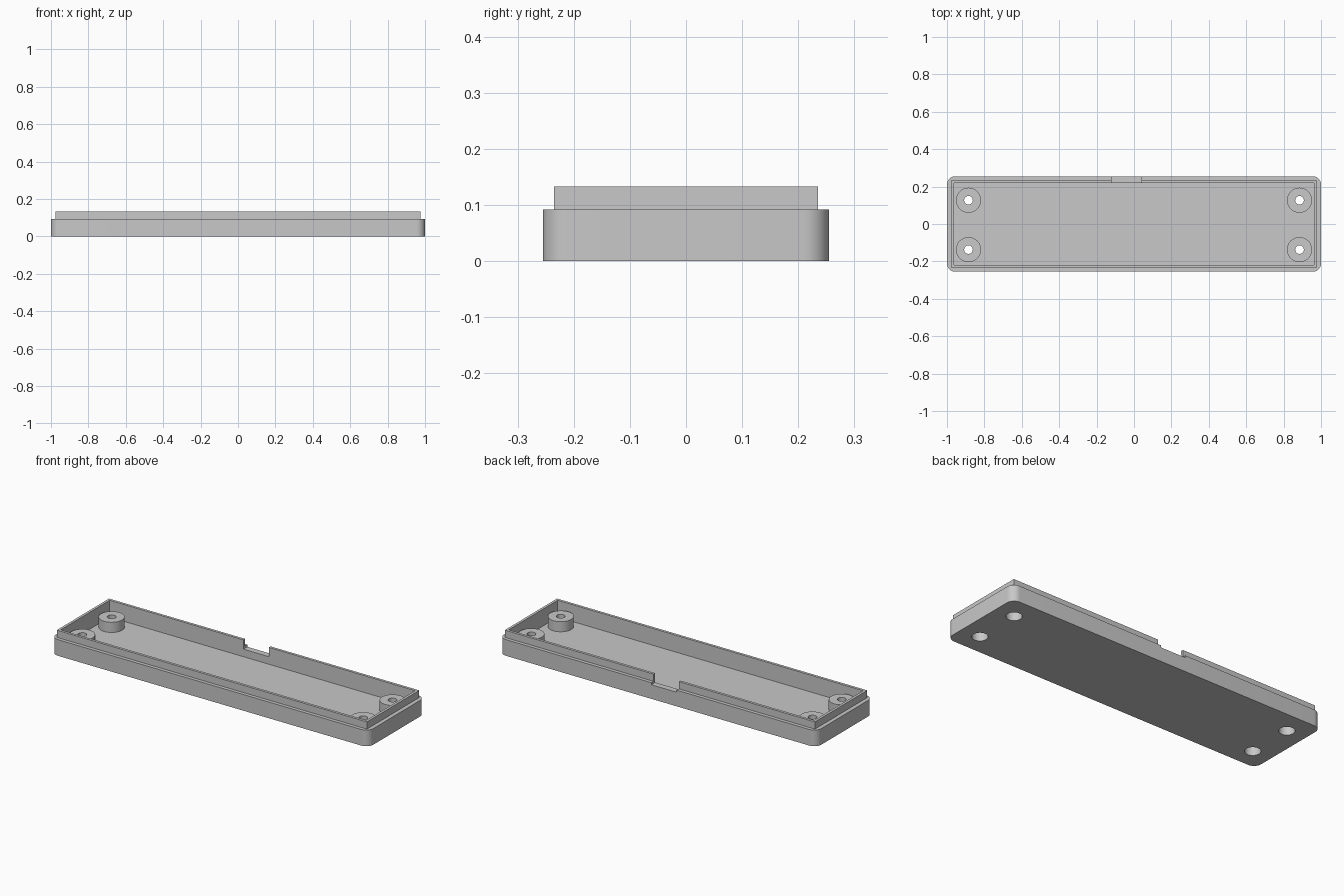
import bpy, bmesh, math

if "Cube" in bpy.data.objects:
    bpy.data.objects.remove(bpy.data.objects["Cube"], do_unlink=True)

grey = bpy.data.materials.new("light grey plastic")
grey.use_nodes = True
colour = (0.58, 0.58, 0.58, 1)
grey.diffuse_color = colour
grey.node_tree.nodes["Principled BSDF"].inputs["Base Color"].default_value = colour


def finish(name, bm):
    bmesh.ops.recalc_face_normals(bm, faces=bm.faces)
    mesh = bpy.data.meshes.new(name)
    bm.to_mesh(mesh)
    bm.free()
    mesh.materials.append(grey)
    obj = bpy.data.objects.new(name, mesh)
    bpy.context.collection.objects.link(obj)
    return obj


def box(name, x0, x1, y0, y1, z0, z1, radius=0):
    bm = bmesh.new()
    bmesh.ops.create_cube(bm, size=1)
    for v in bm.verts:
        v.co.x = x1 if v.co.x > 0 else x0
        v.co.y = y1 if v.co.y > 0 else y0
        v.co.z = z1 if v.co.z > 0 else z0
    if radius:
        upright = [e for e in bm.edges if abs(e.verts[0].co.z - e.verts[1].co.z) > 0.01]
        bmesh.ops.bevel(bm, geom=upright, offset=radius, segments=10,
                        profile=0.5, affect='EDGES')
    return finish(name, bm)


def cylinder(name, x, y, z0, z1, radius):
    bm = bmesh.new()
    bmesh.ops.create_cone(bm, cap_ends=True, segments=48, radius1=radius,
                          radius2=radius, depth=z1 - z0)
    bmesh.ops.translate(bm, verts=bm.verts, vec=(x, y, (z0 + z1) / 2))
    return finish(name, bm)


def combine(target, tool, operation):
    mod = target.modifiers.new(operation.lower(), 'BOOLEAN')
    mod.operation = operation
    mod.solver = 'EXACT'
    mod.object = tool
    bpy.context.view_layer.objects.active = target
    bpy.ops.object.modifier_apply(modifier=mod.name)
    bpy.data.objects.remove(tool, do_unlink=True)


# Rounded outer shell with a square-cornered lip, hollowed out
tray = box("case_tray", -1, 1, -0.255, 0.255, 0, 0.092, radius=0.045)
combine(tray, box("lip", -0.977, 0.977, -0.235, 0.235, 0.05, 0.133), 'UNION')
combine(tray, box("cavity", -0.962, 0.962, -0.22, 0.22, 0.037, 0.2), 'DIFFERENCE')

# Screw posts with through holes and wide recesses underneath
for x in (-0.885, 0.885):
    for y in (-0.137, 0.127):
        combine(tray, cylinder("post", x, y, 0.02, 0.095, 0.067), 'UNION')
        combine(tray, cylinder("screw_hole", x, y, -0.1, 0.2, 0.023), 'DIFFERENCE')
        combine(tray, cylinder("screw_recess", x, y, -0.1, 0.06, 0.041), 'DIFFERENCE')

# Cable notch in the back wall
combine(tray, box("notch", -0.12, 0.04, 0.2, 0.3, 0.08, 0.2), 'DIFFERENCE')

# Smooth the round surfaces, keep edges crisp
bpy.ops.object.select_all(action='DESELECT')
tray.select_set(True)
bpy.context.view_layer.objects.active = tray
bpy.ops.object.shade_smooth_by_angle(angle=math.radians(30))
